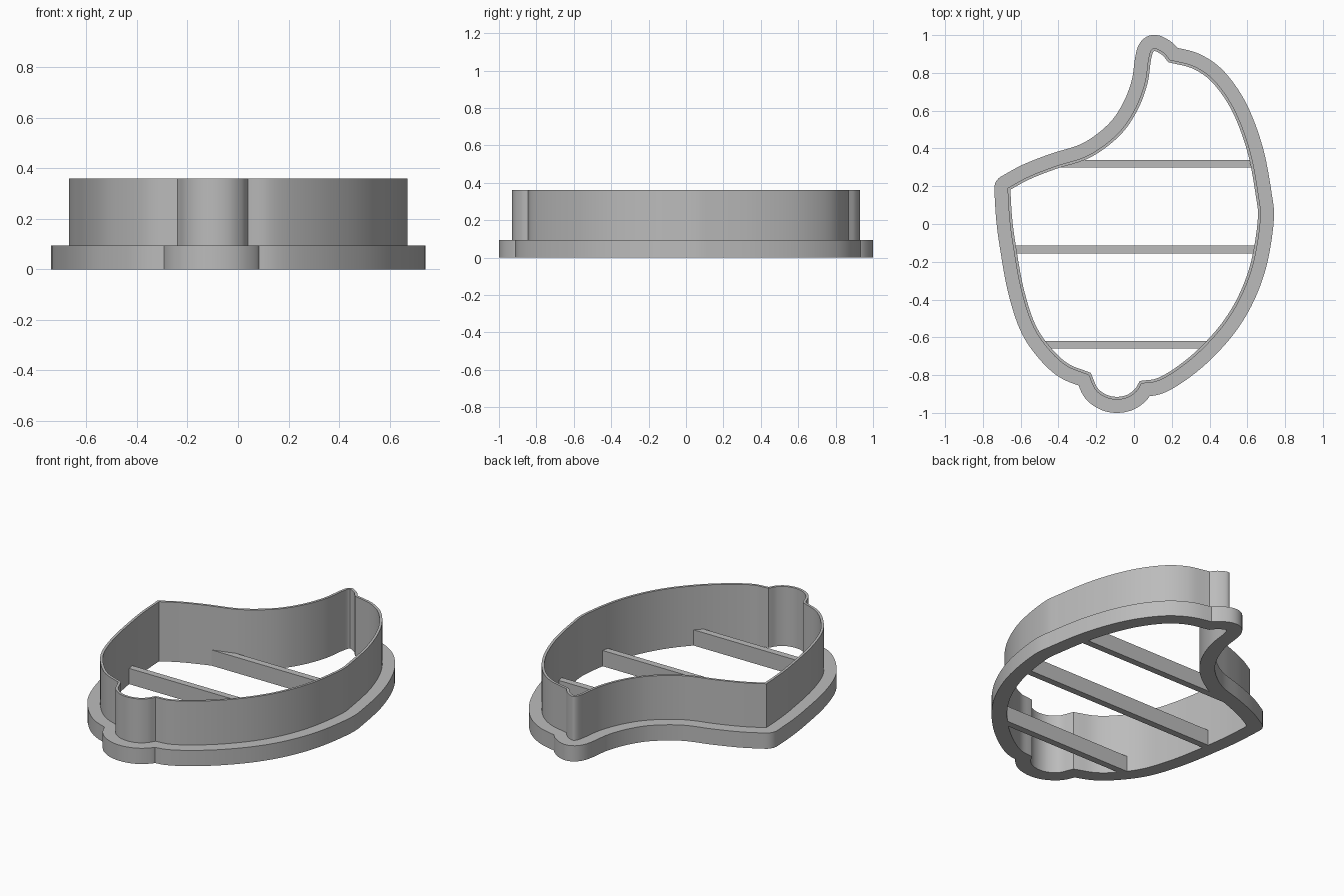
import bpy, bmesh, math
from mathutils import Vector

if "Cube" in bpy.data.objects:
    bpy.data.objects.remove(bpy.data.objects["Cube"])

FLANGE_Z, WALL_Z = 0.095, 0.36
WALL, FLANGE = 0.015, 0.07

mat = bpy.data.materials.new("plain grey")
mat.use_nodes = True
GREY = (0.5, 0.5, 0.5, 1)
mat.diffuse_color = GREY
mat.node_tree.nodes["Principled BSDF"].inputs["Base Color"].default_value = GREY

# Smooth stretches of the wall outline, clockwise; they meet at sharp corners
swoop = [(-.67, .19), (-.56, .25), (-.42, .305), (-.24, .365), (-.09, .475), (0, .6),
         (.055, .74), (.075, .87), (.09, .92), (.115, .93), (.16, .905), (.19, .87)]
right_side = [(.19, .87), (.32, .835), (.43, .755), (.535, .6), (.615, .385), (.66, .15),
              (.67, .02), (.635, -.2), (.57, -.38), (.48, -.53), (.36, -.665),
              (.24, -.765), (.13, -.83), (.04, -.845)]
stem = [(.04, -.845), (.015, -.885), (-.03, -.918), (-.09, -.93), (-.15, -.918),
        (-.205, -.877), (-.24, -.8)]
left_side = [(-.24, -.8), (-.36, -.75), (-.46, -.655), (-.54, -.53), (-.6, -.34),
             (-.64, -.12), (-.66, .03), (-.67, .19)]


def smooth(points, steps=7):
    """Catmull-Rom curve through the points, without the last one."""
    p = [Vector(q) for q in points]
    p = [2 * p[0] - p[1]] + p + [2 * p[-1] - p[-2]]
    out = []
    for a, b, c, d in zip(p, p[1:], p[2:], p[3:]):
        for i in range(steps):
            t = i / steps
            out.append(b + (c - a) * t / 2 + (a - 2.5 * b + 2 * c - d / 2) * t**2
                       + (1.5 * (b - c) + (d - a) / 2) * t**3)
    return out


outline = [v for part in (swoop, right_side, stem, left_side) for v in smooth(part)]


def offset(dist, fan=6):
    """Parallel outline: rounds outer corners, mitres inner ones."""
    result, notches = [], []
    n = len(outline)
    for i, p in enumerate(outline):
        t0 = (p - outline[i - 1]).normalized()
        t1 = (outline[(i + 1) % n] - p).normalized()
        n0, n1 = Vector((-t0.y, t0.x)), Vector((-t1.y, t1.x))
        turn = t0.x * t1.y - t0.y * t1.x
        mid = (n0 + n1).normalized()
        mitre = p + mid * dist / mid.dot(n0)
        if abs(turn) < 0.3:
            result.append(mitre)
        elif turn < 0 < dist:
            result += [p + n0.lerp(n1, k / (fan - 1)).normalized() * dist for k in range(fan)]
        else:
            result += [mitre] * fan
            notches.append(mitre)
    # Points that cross over beside a notch collapse into it
    for i, q in enumerate(result):
        if notches and min((q - p).length for p in outline) < abs(dist) * 0.97:
            result[i] = min(notches, key=lambda m: (m - q).length).copy()
    return result


def finish(bm, name):
    bmesh.ops.remove_doubles(bm, verts=bm.verts, dist=0.0002)
    bmesh.ops.recalc_face_normals(bm, faces=bm.faces)
    mesh = bpy.data.meshes.new(name)
    bm.to_mesh(mesh)
    bm.free()
    mesh.materials.append(mat)
    obj = bpy.data.objects.new(name, mesh)
    bpy.context.collection.objects.link(obj)
    return obj


# Cutter frame: a stepped cross-section carried around the outline
inner, middle, outer = offset(-WALL), offset(0), offset(FLANGE)
section = [(inner, 0), (outer, 0), (outer, FLANGE_Z), (middle, FLANGE_Z),
           (middle, WALL_Z), (inner, WALL_Z)]
bm = bmesh.new()
rings = [[bm.verts.new((p.x, p.y, z)) for p in loop] for loop, z in section]
count = len(inner)
for k, ring in enumerate(rings):
    nxt = rings[(k + 1) % len(rings)]
    for i in range(count):
        j = (i + 1) % count
        bm.faces.new((ring[i], ring[j], nxt[j], nxt[i]))
frame = finish(bm, "cutter_frame")
bpy.ops.object.select_all(action="DESELECT")
frame.select_set(True)
bpy.context.view_layer.objects.active = frame
bpy.ops.object.shade_smooth_by_angle(angle=math.radians(25))


def span(y):
    """Left and right x of the inner wall at height y."""
    xs = []
    for a, b in zip(inner, inner[1:] + inner[:1]):
        if (a.y - y) * (b.y - y) < 0:
            xs.append(a.x + (b.x - a.x) * (y - a.y) / (b.y - a.y))
    return min(xs), max(xs)


# Cross bars bridging the frame
for name, y in (("back_bar", .32), ("middle_bar", -.135), ("front_bar", -.64)):
    bm = bmesh.new()
    y0, y1 = y - .0201, y + .0201
    (a, b), (c, d) = span(y0), span(y1)
    corners = [(a, y0), (b, y0), (d, y1), (c, y1)]
    base = bm.faces.new([bm.verts.new((*q, 0)) for q in corners])
    top = bmesh.ops.extrude_face_region(bm, geom=[base], use_keep_orig=True)["geom"]
    bmesh.ops.translate(bm, verts=[v for v in top if isinstance(v, bmesh.types.BMVert)],
                        vec=(0, 0, FLANGE_Z))
    finish(bm, name)
